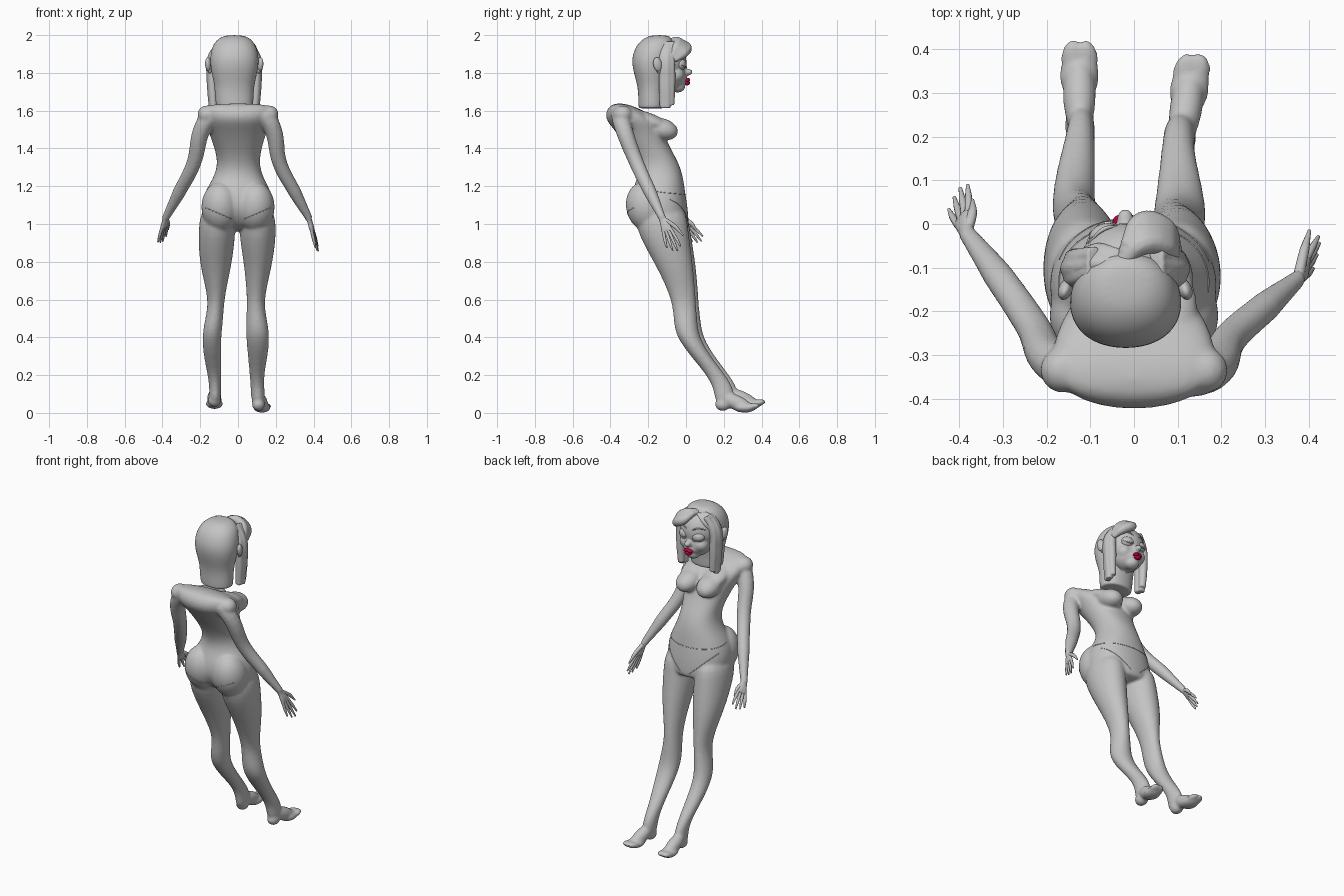
import bpy, math
from mathutils import Vector

if "Cube" in bpy.data.objects:
    bpy.data.objects.remove(bpy.data.objects["Cube"])


def material(name, color):
    m = bpy.data.materials.new(name)
    m.use_nodes = True
    m.diffuse_color = (*color, 1)
    m.node_tree.nodes["Principled BSDF"].inputs["Base Color"].default_value = (*color, 1)
    return m


GREY = material("plain grey", (0.55, 0.55, 0.55))
RED = material("lip red", (0.5, 0.0, 0.06))


def finish(ob, mat=GREY):
    ob.data.materials.clear()
    ob.data.materials.append(mat)
    for p in ob.data.polygons:
        p.use_smooth = True
    return ob


def activate(ob):
    bpy.ops.object.select_all(action='DESELECT')
    ob.select_set(True)
    bpy.context.view_layer.objects.active = ob


def loft(name, rows, square=1.0, n=16):
    """Smooth skin over level ovals given as height, x range, y range."""
    verts, faces = [], []
    for z, x0, x1, y0, y1 in rows:
        for i in range(n):
            c, s = math.cos(math.tau * i / n), math.sin(math.tau * i / n)
            c, s = (math.copysign(abs(v) ** square, v) * 1.02 for v in (c, s))
            verts.append(((x0 + x1 + (x1 - x0) * c) / 2, (y0 + y1 + (y1 - y0) * s) / 2, z))
    for r in range(len(rows) - 1):
        for i in range(n):
            j = (i + 1) % n
            faces.append((r * n + j, r * n + i, (r + 1) * n + i, (r + 1) * n + j))
    faces += [tuple(range(n)), tuple(reversed(range(len(verts) - n, len(verts))))]
    me = bpy.data.meshes.new(name)
    me.from_pydata(verts, [], faces)
    ob = bpy.data.objects.new(name, me)
    bpy.context.collection.objects.link(ob)
    ob.modifiers.new("Smooth", 'SUBSURF').levels = 2
    activate(ob)
    bpy.ops.object.modifier_apply(modifier="Smooth")
    return finish(ob)


def blob(name, loc, size, rot=(0, 0, 0), mat=GREY):
    bpy.ops.mesh.primitive_uv_sphere_add(segments=24, ring_count=16, location=loc,
                                         rotation=[math.radians(a) for a in rot])
    ob = bpy.context.object
    ob.name, ob.scale = name, size
    return finish(ob, mat)


def tube(name, points, radii):
    cu = bpy.data.curves.new(name, 'CURVE')
    cu.dimensions, cu.bevel_depth, cu.bevel_resolution = '3D', 1, 3
    cu.use_fill_caps, cu.resolution_u = True, 6
    sp = cu.splines.new('BEZIER')
    sp.bezier_points.add(len(points) - 1)
    for b, p, r in zip(sp.bezier_points, points, radii):
        b.co, b.radius = p, r
        b.handle_left_type = b.handle_right_type = 'AUTO'
    ob = bpy.data.objects.new(name, cu)
    bpy.context.collection.objects.link(ob)
    activate(ob)
    bpy.ops.object.convert(target='MESH')
    return finish(bpy.context.object)


def fuse(name, parts, voxel, soft):
    """Merge overlapping parts into one soft skin."""
    activate(parts[0])
    for p in parts:
        p.select_set(True)
    bpy.ops.object.join()
    ob = bpy.context.object
    ob.name = name
    bpy.ops.object.transform_apply(location=True, rotation=True, scale=True)
    m = ob.modifiers.new("Fuse", 'REMESH')
    m.mode, m.voxel_size = 'VOXEL', voxel
    m = ob.modifiers.new("Soften", 'SMOOTH')
    m.factor, m.iterations = 0.5, soft
    bpy.ops.object.modifier_apply(modifier="Fuse")
    bpy.ops.object.modifier_apply(modifier="Soften")
    return finish(ob)


# Torso, leaning back at the shoulders
skin = [loft("torso", [
    (1.64, -.16, .16, -.39, -.32), (1.6, -.19, .19, -.425, -.22), (1.55, -.185, .185, -.425, -.15),
    (1.5, -.16, .155, -.38, -.12), (1.42, -.13, .13, -.32, -.095), (1.33, -.105, .11, -.265, -.04),
    (1.25, -.125, .13, -.25, -.015), (1.17, -.178, .178, -.29, -.005), (1.08, -.2, .195, -.3, .01),
    (1.0, -.18, .18, -.25, .015), (.96, -.08, .08, -.18, .015)], .9)]
for s in (-1, 1):
    skin.append(blob("bust", (s * .068, -.13, 1.502), (.068, .09, .058), (-14, 0, -s * 6)))
    skin.append(blob("bust_slope", (s * .075, -.19, 1.545), (.07, .11, .04), (-22, 0, 0)))
    skin.append(blob("seat", (s * .092, -.21, 1.09), (.102, .107, .135), (14, 0, 0)))
    skin.append(blob("shoulder", (s * .165, -.335, 1.58), (.05, .052, .048)))

# Legs: the right foot is a little further forward
skin.append(loft("right_leg", [
    (1.1, -.19, -.02, -.26, 0), (.98, -.212, -.01, -.275, .02), (.8, -.206, -.03, -.165, .05),
    (.67, -.172, -.06, -.1, .062), (.57, -.157, -.075, -.06, .068), (.48, -.178, -.08, -.055, .078),
    (.4, -.19, -.09, -.035, .09), (.3, -.183, -.088, .045, .15), (.2, -.16, -.09, .135, .23),
    (.12, -.15, -.09, .165, .28), (.05, -.155, -.09, .17, .27)]))
skin.append(loft("left_leg", [
    (1.1, .02, .185, -.26, 0), (.98, .0, .207, -.275, .01), (.8, .03, .185, -.17, .035),
    (.67, .044, .152, -.105, .047), (.57, .048, .138, -.07, .053), (.48, .042, .156, -.065, .06),
    (.4, .043, .168, -.05, .07), (.3, .052, .158, .025, .13), (.2, .062, .137, .11, .21),
    (.12, .068, .14, .15, .26), (.04, .07, .145, .155, .25)]))

# Feet: heel, instep, ball and upturned toes
for name, x, y, z, turn in (("right_foot", -.125, .03, .02, 0), ("left_foot", .108, 0, 0, -9)):
    k = -math.tan(math.radians(turn))
    skin.append(blob(name, (x, y + .195, z + .045), (.035, .042, .035)))
    skin.append(blob(name, (x + .07 * k, y + .265, z + .055), (.038, .1, .04), (-24, 0, turn)))
    skin.append(blob(name, (x + .12 * k, y + .31, z + .028), (.046, .062, .027), (0, 0, turn)))
    for side in (-1, 1):
        skin.append(blob(name, (x + .15 * k + side * .014, y + .348, z + .032),
                         (.03, .046, .018), (12, 0, turn)))

# Arms and hands: shoulder to wrist, fingertip, finger spread direction, thumb
arms = {
    "right": ([(-.13, -.34, 1.585), (-.182, -.32, 1.52), (-.235, -.23, 1.32), (-.31, -.12, 1.17),
               (-.384, -.02, 1.03)], (-.404, .068, .91), (.022, .026, .018), (-.37, .055, .97)),
    "left": ([(.13, -.35, 1.585), (.178, -.335, 1.52), (.222, -.26, 1.32), (.3, -.19, 1.17),
              (.376, -.125, 1.03)], (.42, -.06, .865), (.005, .035, .008), (.402, -.015, .94)),
}
for side, (path, tip, spread, thumb) in arms.items():
    skin.append(tube(side + "_arm", path, (.05, .048, .04, .036, .021)))
    wrist, tip, spread = Vector(path[-1]), Vector(tip), Vector(spread)
    for i in range(4):
        off = spread * (i - 1.5) / 1.5
        knuckle = wrist.lerp(tip, .45) + off * .7
        end = tip + off - (tip - wrist) * (.12 * abs(i - 1.7) - .1)
        skin.append(tube(side + "_palm", [wrist + off * .2, wrist.lerp(knuckle, .6), knuckle],
                         (.013, .014, .01)))
        tube(side + "_finger", [wrist.lerp(knuckle, .8), knuckle.lerp(end, .5), end],
             (.009, .008, .004))
    tube(side + "_thumb", [wrist, wrist.lerp(Vector(thumb), .5) + spread * .3, thumb],
         (.013, .011, .004))

body = fuse("body", skin, .007, 14)

# Fine brief seams lying on the hips
waist = [(.2 * math.sin(a), .16 * math.cos(a) - .13, 1.18 - .02 * math.cos(a))
         for a in (math.radians(d) for d in range(-100, 101, 10))]
waist = [body.closest_point_on_mesh(Vector(p))[1] for p in waist]
tube("brief_waist", waist, [.002] * len(waist))
for s in (-1, 1):
    for face, low, rise in ((1, 1.0, .13), (-1, 1.025, .06)):
        hits = [body.ray_cast(Vector((s * (.03 + .014 * i), face * .6, low + rise * i / 10)),
                              Vector((0, -face, 0)))[1] for i in range(11)]
        tube("brief_leg", hits, [.002] * len(hits))

# Head: face, jaw, nose and neck stump in one skin
CX = -.02
head = [blob("skull", (CX, -.115, 1.86), (.113, .118, .12)),
        blob("jaw", (CX, -.085, 1.785), (.09, .087, .08)),
        blob("chin", (CX, -.045, 1.73), (.042, .042, .034)),
        blob("muzzle", (CX, -.028, 1.765), (.042, .036, .032)),
        blob("nose", (CX, .008, 1.804), (.02, .028, .018)),
        tube("neck", [(CX, -.14, 1.8), (CX, -.15, 1.645)], (.045, .04))]
for s in (-1, 1):
    head.append(blob("cheek", (CX + s * .05, -.055, 1.79), (.042, .046, .042)))
fuse("face", head, .006, 8)

for s in (-1, 1):
    blob("eyelid", (CX + s * .047, -.026, 1.845), (.037, .027, .03), (0, 0, -s * 20))
    tube("lash", [(CX + s * .018, -.002, 1.836), (CX + s * .045, .002, 1.828),
                  (CX + s * .082, -.022, 1.84)], (.002, .004, .002))
    tube("brow", [(CX + s * .018, -.005, 1.887), (CX + s * .05, -.012, 1.902),
                  (CX + s * .085, -.045, 1.89)], (.003, .005, .002))
    blob("ear", (CX + s * .137, -.15, 1.845), (.016, .024, .038), (12, 0, s * 20))
    blob("ear_lobe", (CX + s * .13, -.142, 1.815), (.01, .014, .018))
    # Lips
    blob("upper_lip", (CX + s * .011, .008, 1.762), (.019, .014, .01), (0, s * 16, -s * 18), RED)
blob("lower_lip", (CX, .007, 1.746), (.022, .015, .012), mat=RED)

# Hair: rounded back cap hanging to a blunt edge
loft("back_hair", [
    (2.0, -.06, .02, -.18, -.1), (1.985, -.1, .062, -.22, -.075), (1.95, -.135, .095, -.262, -.06),
    (1.88, -.15, .112, -.289, -.07), (1.81, -.143, .105, -.28, -.09),
    (1.74, -.125, .086, -.258, -.1), (1.68, -.122, .082, -.252, -.11),
    (1.615, -.115, .08, -.252, -.11), (1.612, -.105, .07, -.245, -.12)], .92)

# Straight side locks
for s in (-1, 1):
    locks = [tube("side_lock", [(CX + s * .07, y + .01, 1.96), (CX + s * (out - .004), y, 1.88),
                                (CX + s * out, y, 1.76), (CX + s * (out - .006), y, low)],
                  (.02, .025, .025, .02))
             for y, out, low in ((-.12, .116, 1.615), (-.1, .122, 1.615), (-.08, .114, 1.63))]
    fuse("side_locks", locks, .005, 4)

# Fringe swept from a parting
fringe = []
for i in range(4):
    d = i * .016
    fringe.append(tube("left_fringe", [
        (-.035 + d * .3, -.1 + d, 1.965 + d * .2), (.02, -.045 + d, 1.965 - d * .6),
        (.07, -.05 + d * .8, 1.935 - d * .6), (.1, -.085 + d * .5, 1.88 - d * .3)],
        (.014, .027, .027, .012)))
fuse("left_fringe", fringe, .005, 5)
fringe = []
for i in range(3):
    d = i * .013
    fringe.append(tube("right_fringe", [
        (-.03, -.095 + d, 1.965), (-.08, -.09 + d, 1.955 - d),
        (-.125, -.1 + d * .7, 1.91 - d), (-.143, -.1 + d * .5, 1.84)],
        (.012, .022, .022, .012)))
fuse("right_fringe", fringe, .005, 5)
